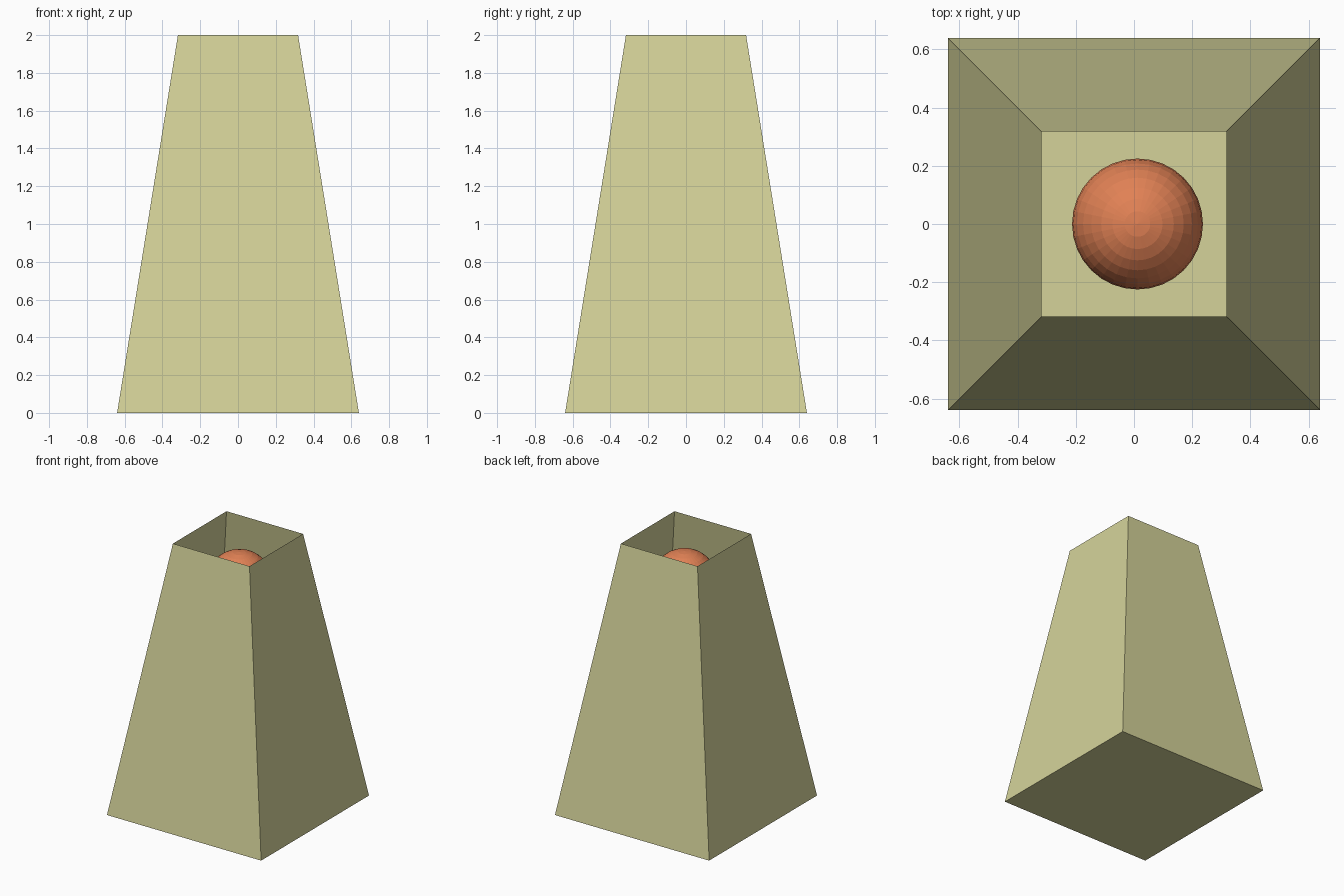
import bpy, bmesh
from math import sqrt, pi
from mathutils import Matrix

if "Cube" in bpy.data.objects:
    bpy.data.objects.remove(bpy.data.objects["Cube"])


def material(name, color):
    mat = bpy.data.materials.new(name)
    mat.diffuse_color = color
    mat.use_nodes = True
    mat.node_tree.nodes["Principled BSDF"].inputs["Base Color"].default_value = mat.diffuse_color
    return mat


def add_object(name, bm, mat):
    mesh = bpy.data.meshes.new(name)
    bm.to_mesh(mesh)
    bm.free()
    mesh.materials.append(mat)
    obj = bpy.data.objects.new(name, mesh)
    bpy.context.collection.objects.link(obj)
    return obj


# Tapered square vessel: thin walls, closed floor, open top
HEIGHT, BASE_HALF, TOP_HALF = 2.0, 0.64, 0.318
bm = bmesh.new()
bmesh.ops.create_cone(
    bm, cap_ends=True, segments=4, depth=HEIGHT,
    radius1=BASE_HALF * sqrt(2), radius2=TOP_HALF * sqrt(2),
    matrix=Matrix.Translation((0, 0, HEIGHT / 2)) @ Matrix.Rotation(pi / 4, 4, 'Z'))
bm.normal_update()
top = [f for f in bm.faces if f.normal.z > 0.9]
bmesh.ops.delete(bm, geom=top, context='FACES_ONLY')
add_object("tapered_vessel", bm, material("pale_olive", (0.66, 0.65, 0.32, 1)))

# Faceted ball held inside, just below the opening
bm = bmesh.new()
bmesh.ops.create_uvsphere(
    bm, u_segments=32, v_segments=16, radius=0.225,
    matrix=Matrix.Translation((0.012, 0, 1.68)))
add_object("inner_ball", bm, material("orange", (0.75, 0.22, 0.09, 1)))
